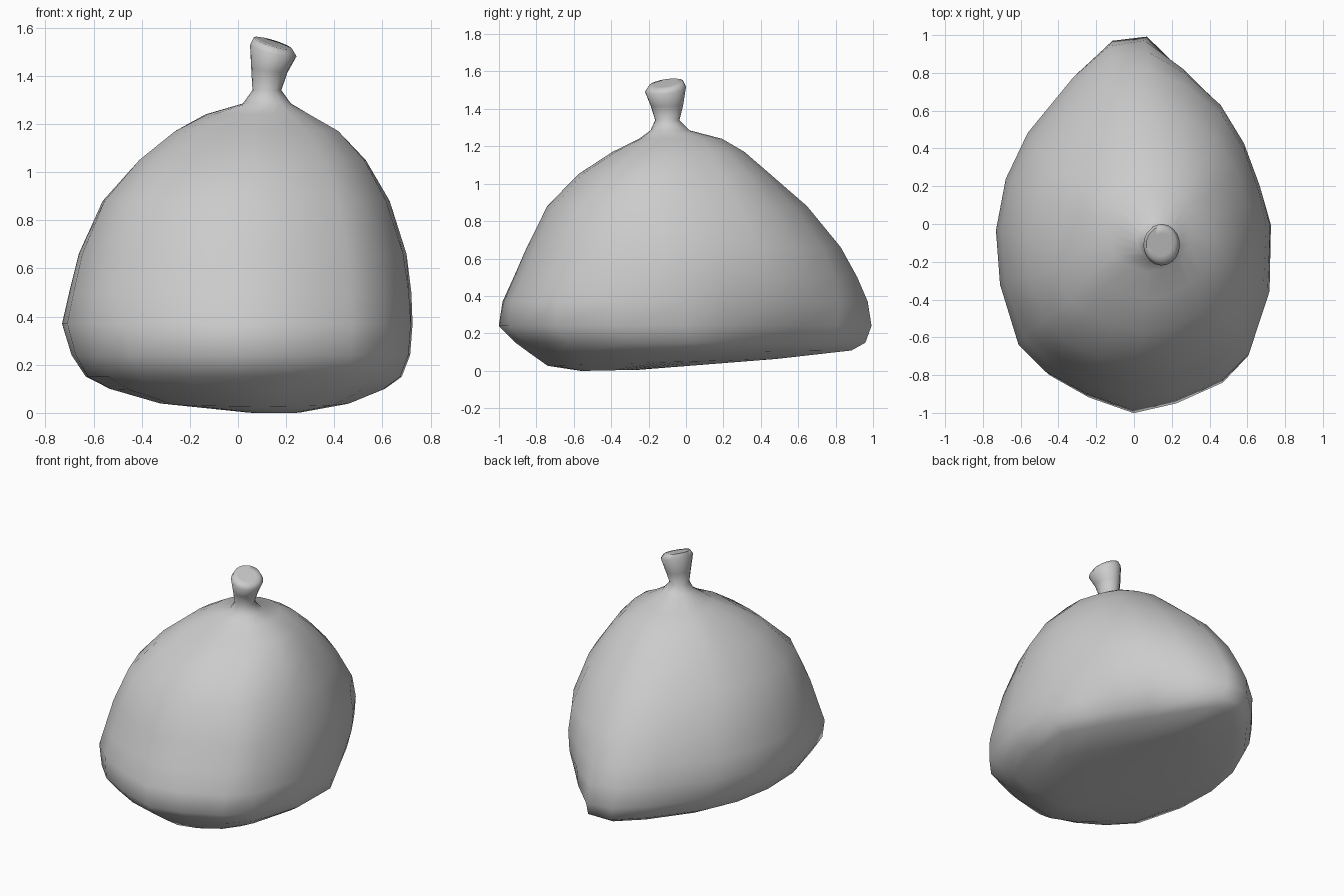
import bpy
import bmesh
import math

default_cube = bpy.data.objects.get("Cube")
if default_cube:
    bpy.data.objects.remove(default_cube, do_unlink=True)

# Single grey plastic colour
plastic = bpy.data.materials.new("grey plastic")
plastic.use_nodes = True
grey = (0.6, 0.6, 0.6, 1)
plastic.diffuse_color = grey
plastic.node_tree.nodes["Principled BSDF"].inputs["Base Color"].default_value = grey

# Plan outline of the slumped sack, counter-clockwise from the left side
outline = [(1, 0), (.9, .22), (.77, .45), (.6, .66), (.36, .84), (.08, 1),
           (-.18, .97), (-.44, .8), (-.77, .5), (-.93, .25), (-1, -.03),
           (-.96, -.32), (-.82, -.64), (-.63, -.78), (-.35, -.9), (-.02, -1),
           (.3, -.95), (.65, -.84), (.84, -.7), (.99, -.36)]


def section(x_range, y_range, z, roundness=0.0, back_swell=0.0,
            front_swell=0.0, slope_x=0.0, slope_y=0.0):
    """Fit the outline, blended towards an ellipse, into a tilted box.

    The swells push out the back left and front right quarters.
    """
    mid_x, mid_y = sum(x_range) / 2, sum(y_range) / 2
    half_x = (x_range[1] - x_range[0]) / 2
    half_y = (y_range[1] - y_range[0]) / 2
    points = []
    for u, v in outline:
        angle = math.atan2(v, u)
        swell = back_swell if v > 0 else front_swell
        grow = 1 + swell * max(0, math.sin(2 * angle))
        dx = half_x * grow * (u + (math.cos(angle) - u) * roundness)
        dy = half_y * grow * (v + (math.sin(angle) - v) * roundness)
        points.append((mid_x + dx, mid_y + dy, z + slope_x * dx + slope_y * dy))
    return points


def loft(name, sections):
    """Skin a stack of sections and close both ends."""
    bm = bmesh.new()
    rings = [[bm.verts.new(p) for p in ring] for ring in sections]
    count = len(outline)
    for low, high in zip(rings, rings[1:]):
        for i in range(count):
            j = (i + 1) % count
            bm.faces.new((low[i], low[j], high[j], high[i]))
    bm.faces.new(rings[0][::-1])
    bm.faces.new(rings[-1])
    bmesh.ops.recalc_face_normals(bm, faces=bm.faces)
    mesh = bpy.data.meshes.new(name)
    bm.to_mesh(mesh)
    bm.free()
    mesh.materials.append(plastic)
    obj = bpy.data.objects.new(name, mesh)
    bpy.context.collection.objects.link(obj)
    return obj


# Sagging underside, body, shoulders, tied neck and closed top
bag = loft("tied_bag", [
    section((.04, .26), (-.56, -.25), .002, 1, slope_y=.02),
    section((-.34, .47), (-.74, .5), .045, .3, -.2, slope_y=.03),
    section((-.53, .61), (-.83, .91), .1, .1, -.18, .05, slope_y=.01),
    section((-.63, .68), (-.91, .98), .15, 0, -.14, .05),
    section((-.69, .715), (-1, 1), .24, 0, -.05, .03),
    section((-.73, .725), (-.98, .97), .37, 0, .01, .02),
    section((-.7, .72), (-.92, .91), .5, .1, .04, .03),
    section((-.66, .7), (-.85, .82), .66, .2, .06, .04),
    section((-.56, .63), (-.74, .64), .88, .3, .07, .06),
    section((-.41, .53), (-.57, .46), 1.05, .4, .05, .05),
    section((-.27, .42), (-.39, .32), 1.17, .4, .03, .03),
    section((-.14, .3), (-.25, .2), 1.24, .5),
    section((.02, .22), (-.19, .02), 1.285, .8),
    section((.06, .18), (-.165, -.035), 1.34, 1),
    section((.055, .205), (-.19, -.015), 1.42, 1, slope_x=-.1),
    section((.05, .243), (-.22, 0), 1.505, 1, slope_x=-.25, slope_y=.12),
    section((.065, .225), (-.2, -.015), 1.535, 1, slope_x=-.3, slope_y=.15),
    section((.09, .2), (-.17, -.05), 1.535, 1, slope_x=-.3, slope_y=.15),
])

# Folds gathered towards the knot on the shoulders
for vert in bag.data.vertices:
    x, y, z = vert.co
    if .9 < z < 1.27:
        angle = math.atan2(y + .1, x - .1)
        pull = 1 + .025 * math.cos(5 * angle + 1)
        vert.co.x = .1 + (x - .1) * pull
        vert.co.y = -.1 + (y + .1) * pull

bpy.ops.object.select_all(action="DESELECT")
bag.select_set(True)
bpy.context.view_layer.objects.active = bag
bpy.ops.object.shade_smooth_by_angle(angle=math.radians(75))
